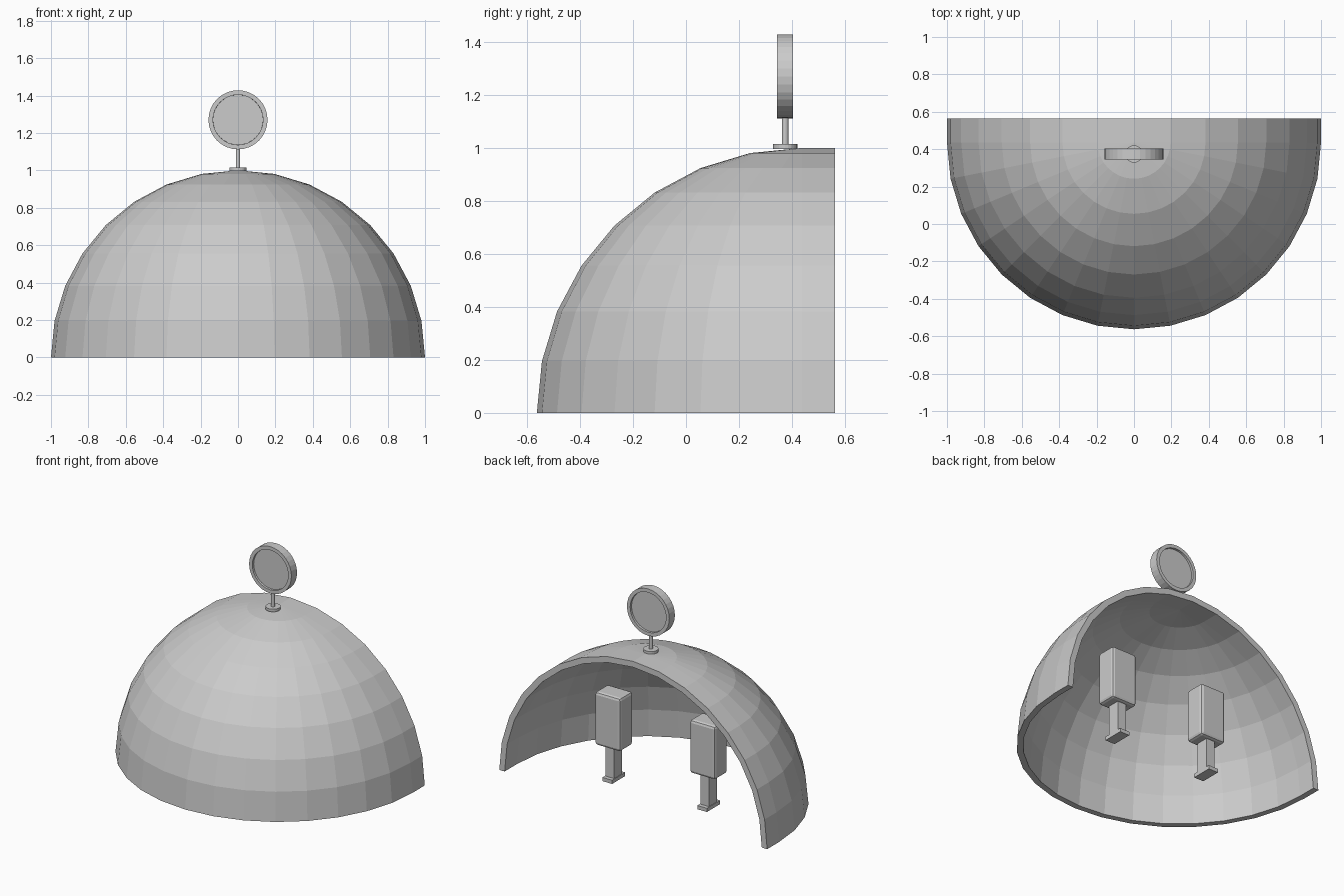
import bpy, bmesh
from math import pi
from mathutils import Matrix, Vector

if "Cube" in bpy.data.objects:
    bpy.data.objects.remove(bpy.data.objects["Cube"])


def finish(bm, name):
    bmesh.ops.recalc_face_normals(bm, faces=bm.faces[:])
    me = bpy.data.meshes.new(name)
    bm.to_mesh(me)
    bm.free()
    ob = bpy.data.objects.new(name, me)
    bpy.context.collection.objects.link(ob)
    return ob


def box(name, center, size, bevel=0.0):
    bm = bmesh.new()
    bmesh.ops.create_cube(bm, size=1, matrix=Matrix.Translation(center) @ Matrix.Diagonal((*size, 1)))
    ob = finish(bm, name)
    if bevel:
        mod = ob.modifiers.new("soft_edges", 'BEVEL')
        mod.width, mod.segments = bevel, 2
    return ob


def cylinder(name, center, radius, depth, segments, rot=Matrix(), recess=None):
    bm = bmesh.new()
    bmesh.ops.create_cone(bm, cap_ends=True, segments=segments, radius1=radius,
                          radius2=radius, depth=depth)
    if recess:
        rim, sink = recess
        for cap in [f for f in bm.faces if len(f.verts) > 4]:
            n = cap.normal.copy()
            bmesh.ops.inset_region(bm, faces=[cap], thickness=rim)
            ext = bmesh.ops.inset_region(bm, faces=[cap], thickness=0.0005)
            bmesh.ops.translate(bm, verts=cap.verts[:], vec=-n * sink)
    bmesh.ops.transform(bm, matrix=Matrix.Translation(center) @ rot, verts=bm.verts[:])
    return finish(bm, name)


# Half-dome shell: quarter sphere drawn back into a short vault, outer and inner skins joined
CY, BACK = 0.437, 0.563
bm = bmesh.new()
for radius in (1.0, 0.96):
    before = set(bm.faces)
    bmesh.ops.create_uvsphere(bm, u_segments=32, v_segments=16, radius=radius,
                              matrix=Matrix.Translation((0, CY, 0)))
    new = [f for f in bm.faces if f not in before]
    drop = [f for f in new if f.calc_center_median().z < 0 or f.calc_center_median().y > CY]
    bmesh.ops.delete(bm, geom=drop, context='FACES')
    mouth = [e for e in bm.edges if e.is_boundary
             and all(abs(v.co.y - CY) < 1e-4 for v in e.verts)]
    ext = bmesh.ops.extrude_edge_only(bm, edges=mouth)
    for v in ext["geom"]:
        if isinstance(v, bmesh.types.BMVert):
            v.co.y = BACK
bmesh.ops.bridge_loops(bm, edges=[e for e in bm.edges if e.is_boundary])
finish(bm, "dome_shell")

# Round sign on a short pole
SY = 0.374
cylinder("sign_base", (0, SY, 1.006), 0.046, 0.018, 24)
cylinder("sign_pole", (0, SY, 1.06), 0.012, 0.12, 16)
cylinder("sign_disc", (0, SY, 1.27), 0.158, 0.06, 32, Matrix.Rotation(pi / 2, 4, 'X'), (0.024, 0.014))

# Two terminals standing under the dome
for side, x in (("left", -0.354), ("right", 0.354)):
    y = 0.264
    box(side + "_terminal_foot", (x, y, 0.0125), (0.072, 0.14, 0.025))
    box(side + "_terminal_stem", (x, y, 0.13), (0.064, 0.085, 0.22))
    box(side + "_terminal_body", (x, y, 0.408), (0.19, 0.14, 0.36), 0.018)
